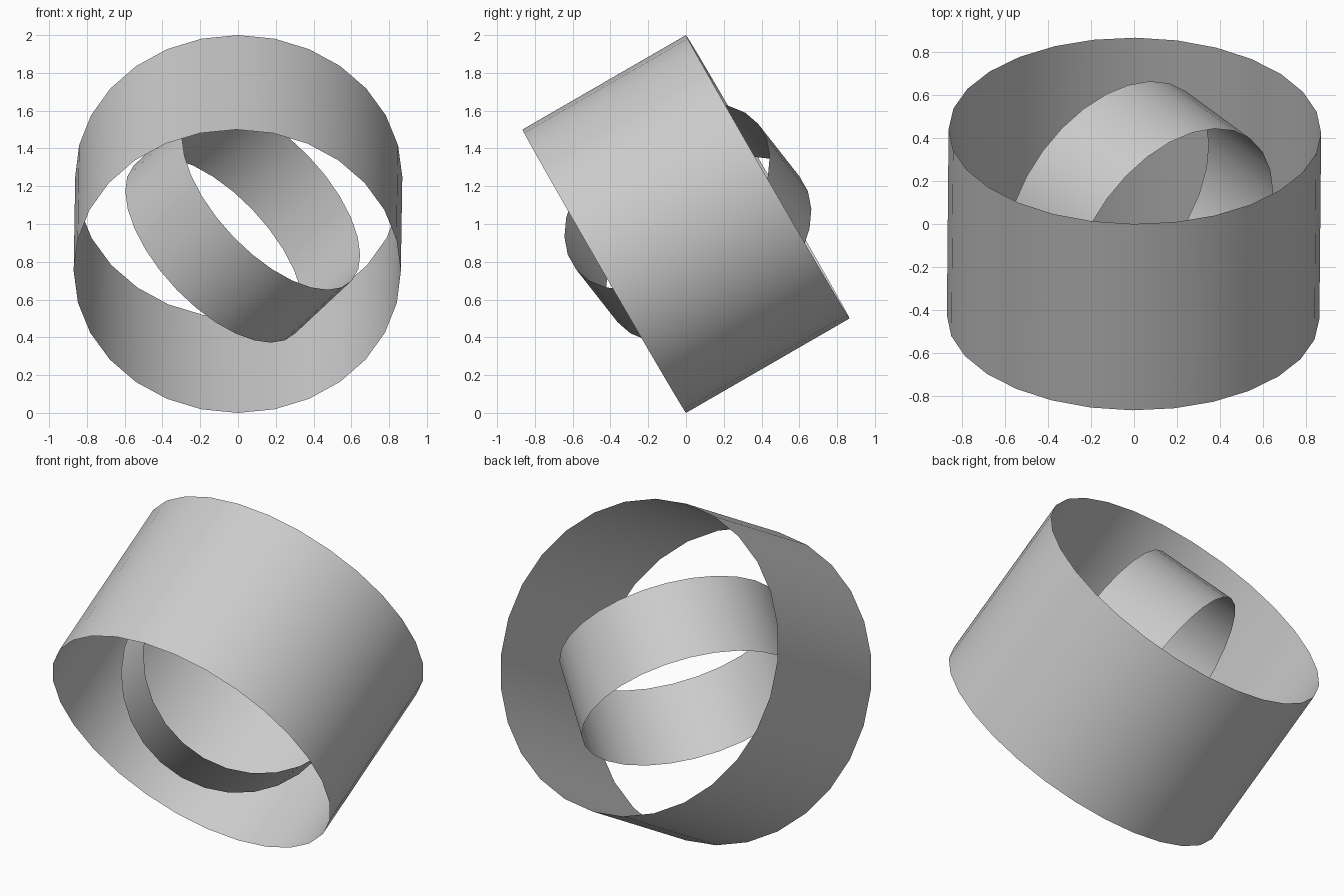
import bpy
import math
from mathutils import Vector

cube = bpy.data.objects.get("Cube")
if cube:
    bpy.data.objects.remove(cube, do_unlink=True)

# Single plain grey
grey = bpy.data.materials.new("light_grey")
grey.use_nodes = True
colour = (0.6, 0.6, 0.6, 1.0)
grey.diffuse_color = colour
grey.node_tree.nodes["Principled BSDF"].inputs["Base Color"].default_value = colour


def open_tube(name, centre, axis, radius, depth, sides=28):
    """Thin, open-ended tube lying along the given axis."""
    bpy.ops.mesh.primitive_cylinder_add(
        vertices=sides, radius=radius, depth=depth,
        end_fill_type='NOTHING', location=centre)
    tube = bpy.context.object
    tube.name = name
    tube.rotation_euler = Vector(axis).to_track_quat('Z', 'Y').to_euler()
    tube.data.materials.append(grey)
    bpy.ops.object.shade_smooth_by_angle(angle=math.radians(30))
    return tube


# Large tilted band, with a smaller band floating inside it
open_tube("outer_band", (0, 0, 1), (0.008, 0.866, 0.5), 0.866, 1.0)
open_tube("inner_band", (0.025, 0.01, 1.005), (0.3, -0.22, 0.28), 0.617, 0.466)
